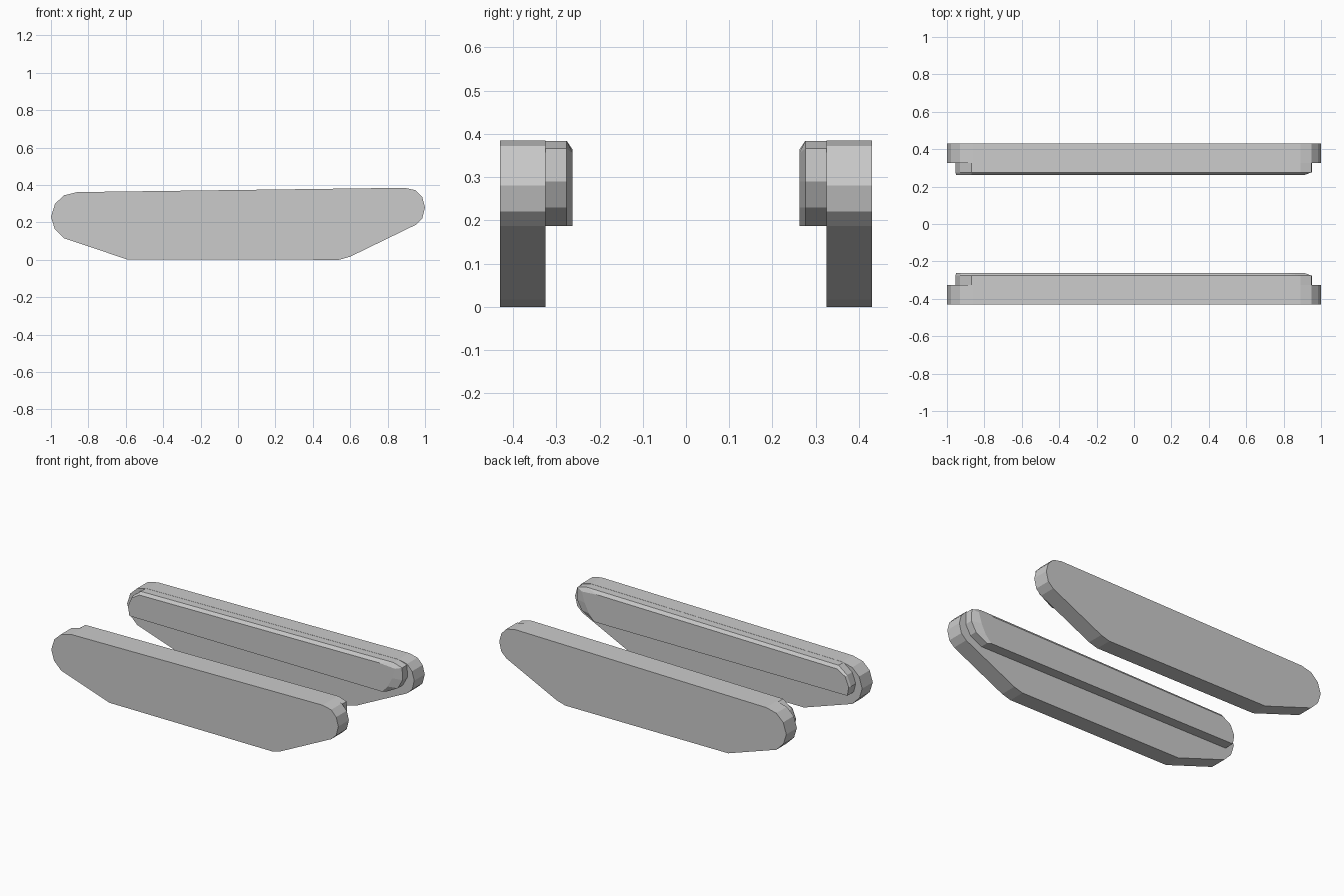
import bpy, bmesh

if "Cube" in bpy.data.objects:
    bpy.data.objects.remove(bpy.data.objects["Cube"])


def loft(name, loops, cap_first=True):
    """Skin a list of equal (y, [(x, z)...]) loops and mirror the part across y."""
    bm = bmesh.new()
    rings = [[bm.verts.new((x, y, z)) for x, z in pts] for y, pts in loops]
    n = len(rings[0])
    for a, b in zip(rings, rings[1:]):
        for i in range(n):
            j = (i + 1) % n
            bm.faces.new((a[i], a[j], b[j], b[i]))
    if cap_first:
        bm.faces.new(rings[0])
    bm.faces.new(rings[-1])
    bmesh.ops.recalc_face_normals(bm, faces=bm.faces)
    mesh = bpy.data.meshes.new(name)
    bm.to_mesh(mesh)
    bm.free()
    obj = bpy.data.objects.new(name, mesh)
    bpy.context.collection.objects.link(obj)
    mod = obj.modifiers.new("Mirror", 'MIRROR')
    mod.use_axis = (False, True, False)
    mod.use_mirror_merge = False
    return obj


# Track belts: rounded ends, sloping undersides
belt = [(-0.595, 0.003), (-0.93, 0.115), (-0.98, 0.165), (-1.0, 0.23),
        (-0.978, 0.30), (-0.93, 0.345), (-0.86, 0.362), (0.89, 0.385),
        (0.95, 0.372), (0.985, 0.335), (1.0, 0.28), (0.985, 0.22),
        (0.95, 0.187), (0.60, 0.017), (0.54, 0.0)]
loft("track_belt", [(0.43, belt), (0.325, belt)])

# Inner hull ledges: flush with the belt top, bevelled upper and front edges
ledge = [(-0.94, 0.193), (-0.955, 0.25), (-0.93, 0.315), (-0.87, 0.361),
         (0.89, 0.384), (0.95, 0.366), (0.953, 0.29), (0.92, 0.23),
         (0.84, 0.187)]
face = [(-0.94, 0.193), (-0.95, 0.25), (-0.925, 0.31), (-0.87, 0.343),
        (0.80, 0.363), (0.91, 0.355), (0.89, 0.29), (0.86, 0.23),
        (0.82, 0.187)]
loft("inner_ledge", [(0.325, ledge), (0.276, ledge), (0.262, face)],
     cap_first=False)
